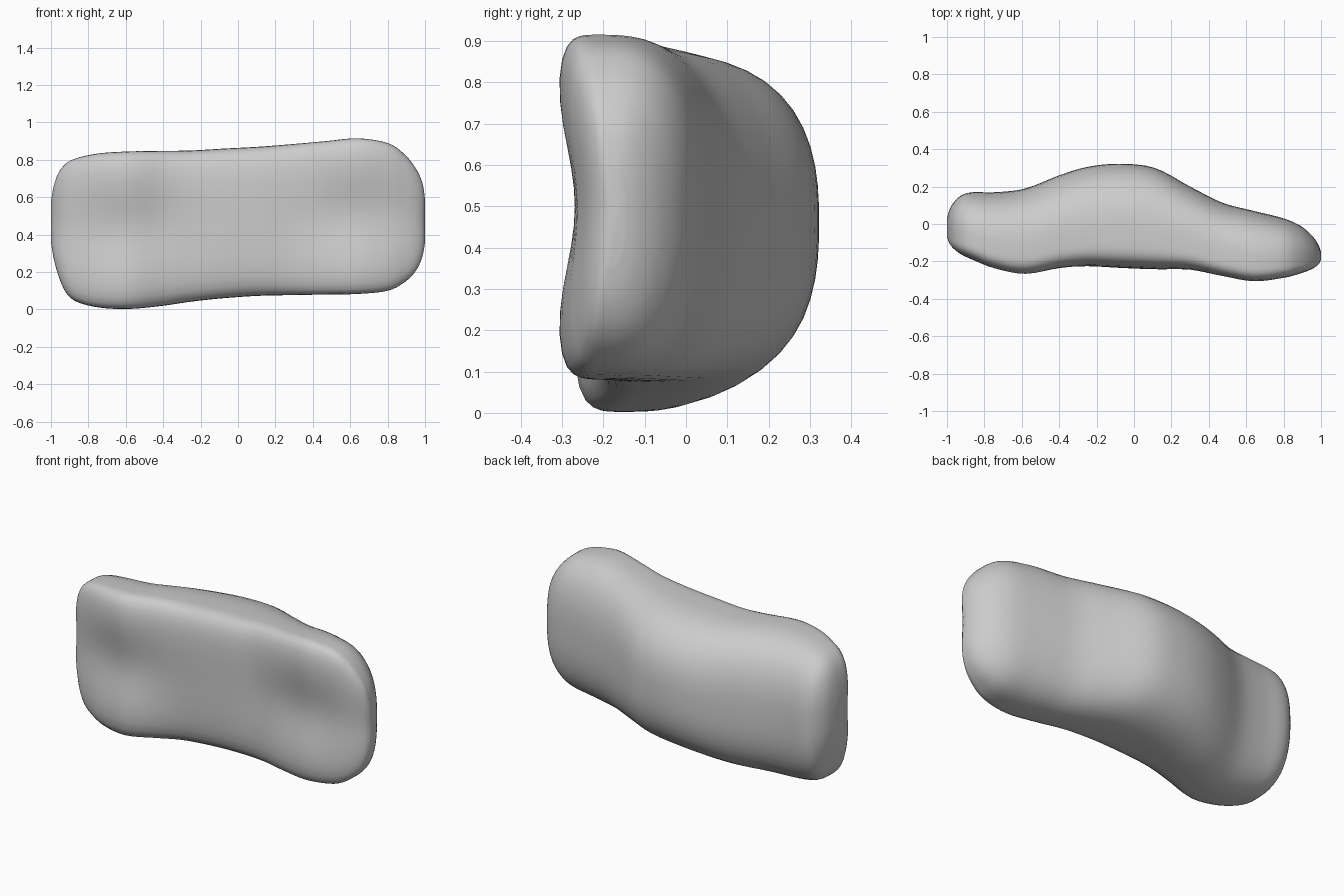
import bpy, bmesh, math

if "Cube" in bpy.data.objects:
    bpy.data.objects.remove(bpy.data.objects["Cube"])

# Stations along the length: x, front y, back y, bottom z, top z
STATIONS = [
    (-1.00, -0.07, 0.03, 0.36, 0.58), (-0.985, -0.11, 0.08, 0.27, 0.66),
    (-0.96, -0.14, 0.12, 0.18, 0.73), (-0.92, -0.17, 0.155, 0.09, 0.78),
    (-0.86, -0.20, 0.17, 0.04, 0.81), (-0.74, -0.25, 0.17, 0.01, 0.835),
    (-0.58, -0.28, 0.19, 0.003, 0.845), (-0.40, -0.245, 0.26, 0.02, 0.848),
    (-0.25, -0.23, 0.305, 0.042, 0.85), (-0.08, -0.235, 0.322, 0.06, 0.86),
    (0.11, -0.243, 0.30, 0.073, 0.87), (0.30, -0.25, 0.20, 0.077, 0.885),
    (0.47, -0.288, 0.115, 0.08, 0.90), (0.64, -0.318, 0.07, 0.083, 0.915),
    (0.80, -0.297, 0.03, 0.10, 0.89), (0.89, -0.27, -0.01, 0.145, 0.83),
    (0.95, -0.245, -0.06, 0.205, 0.755), (0.985, -0.22, -0.11, 0.28, 0.68),
    (1.00, -0.195, -0.15, 0.36, 0.59)]
STEPS, SIDES = 4, 56


def spline(a, b, c, d, t):
    """Smooth curve through b and c."""
    return [0.5 * (2 * q + (r - p) * t + (2 * p - 5 * q + 4 * r - s) * t * t
                   + (3 * q - p - 3 * r + s) * t ** 3)
            for p, q, r, s in zip(a, b, c, d)]


def ring(x, front, back, low, high):
    """Cross-section: squarish front, rounder back, hollow near both ends."""
    yc, zc, h = front + 0.3 * (back - front), (low + high) / 2, (high - low) / 2
    dent = 0.05 * math.exp(-((abs(x) - 0.62) / 0.27) ** 2)
    points = []
    for i in range(SIDES):
        a = 2 * math.pi * i / SIDES
        c, s = math.cos(a), math.sin(a)
        n = 2.6 if c > 0 else 4.5
        r = (abs(c) ** n + abs(s) ** n) ** (-1 / n)
        c, s = c * r, s * r
        y = yc + c * ((back - yc) if c > 0 else (yc - front))
        if c < 0:
            y += dent * abs(c) ** 3 * math.exp(-(s / 0.5) ** 2)
        points.append((x, y, zc + h * s))
    return points


# Refined stations
last = len(STATIONS) - 1
rows = [spline(STATIONS[max(i - 1, 0)], STATIONS[i], STATIONS[i + 1],
               STATIONS[min(i + 2, last)], k / STEPS)
        for i in range(last) for k in range(STEPS)] + [STATIONS[last]]

# Loft the cushion and close its ends
bm = bmesh.new()
rings = [[bm.verts.new(p) for p in ring(*row)] for row in rows]
for a, b in zip(rings, rings[1:]):
    for i in range(SIDES):
        j = (i + 1) % SIDES
        bm.faces.new((a[i], a[j], b[j], b[i]))
bm.faces.new(rings[0])
bm.faces.new(rings[-1])
bmesh.ops.recalc_face_normals(bm, faces=bm.faces)
mesh = bpy.data.meshes.new("cushion_body")
bm.to_mesh(mesh)
bm.free()
body = bpy.data.objects.new("cushion_body", mesh)
bpy.context.collection.objects.link(body)

# Plain grey surface
grey = bpy.data.materials.new("plain grey")
grey.diffuse_color = (0.6, 0.6, 0.6, 1)
grey.use_nodes = True
grey.node_tree.nodes["Principled BSDF"].inputs["Base Color"].default_value = grey.diffuse_color
mesh.materials.append(grey)

bpy.context.view_layer.objects.active = body
body.select_set(True)
bpy.ops.object.shade_smooth_by_angle(angle=math.radians(40))
